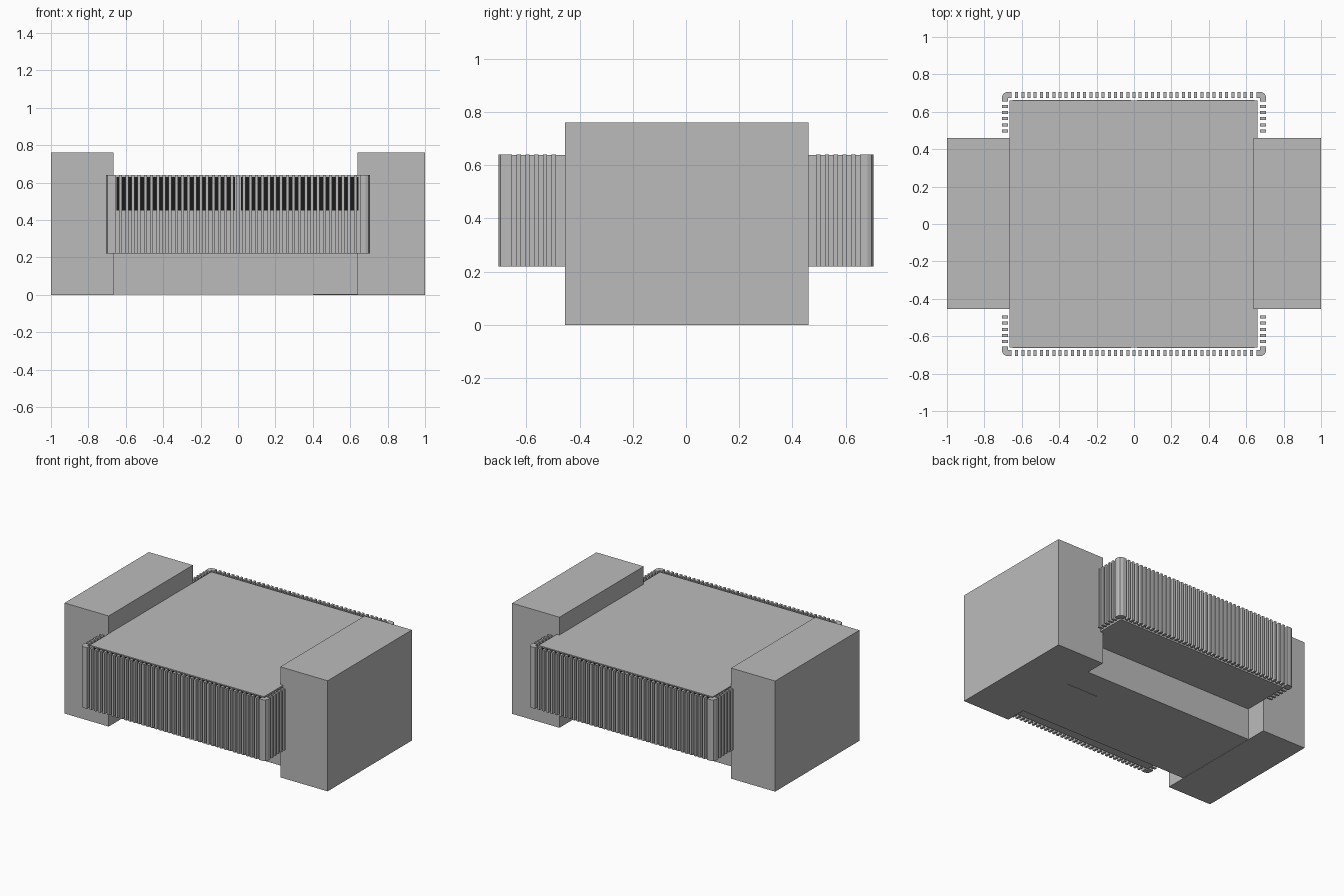
import bpy, bmesh

if "Cube" in bpy.data.objects:
    bpy.data.objects.remove(bpy.data.objects["Cube"])


def material(name, value):
    m = bpy.data.materials.new(name)
    m.diffuse_color = (value, value, value, 1)
    m.use_nodes = True
    m.node_tree.nodes["Principled BSDF"].inputs["Base Color"].default_value = m.diffuse_color
    return m


GREY = material("grey", 0.5)
BLACK = material("black", 0.01)


def prism(bm, pts, z0, z1):
    """Extrude a closed xy outline from z0 to z1."""
    low = [bm.verts.new((x, y, z0)) for x, y in pts]
    high = [bm.verts.new((x, y, z1)) for x, y in pts]
    n = len(pts)
    bm.faces.new(low[::-1])
    bm.faces.new(high)
    for i in range(n):
        j = (i + 1) % n
        bm.faces.new((low[i], low[j], high[j], high[i]))


def box(bm, x0, x1, y0, y1, z0, z1):
    prism(bm, [(x0, y0), (x1, y0), (x1, y1), (x0, y1)], z0, z1)


def finish(name, bm, mat):
    bmesh.ops.recalc_face_normals(bm, faces=bm.faces)
    me = bpy.data.meshes.new(name)
    bm.to_mesh(me)
    bm.free()
    me.materials.append(mat)
    ob = bpy.data.objects.new(name, me)
    bpy.context.collection.objects.link(ob)
    return ob


def block(name, *dims, mat=GREY):
    bm = bmesh.new()
    box(bm, *dims)
    return finish(name, bm, mat)


# Main solids: two end blocks, narrow base, wide slab on top of it
block("left_end_block", -1, -0.665, -0.455, 0.46, 0, 0.76)
block("right_end_block", 0.64, 1, -0.455, 0.46, 0, 0.76)
block("base", -0.665, 0.66, -0.315, 0.315, 0.002, 0.22)
block("slab", -0.665, 0.66, -0.66, 0.66, 0.22, 0.638)

# Thin chamfered marker plate under the base
bm = bmesh.new()
prism(bm, [(0.40, -0.18), (0.47, -0.25), (0.66, -0.25), (0.66, 0.12), (0.40, 0.12)], 0, 0.004)
finish("underside_plate", bm, GREY)

# Thin panels behind the contacts, two rows split at the middle, front and back
for side, s in (("front", -1), ("back", 1)):
    y0, y1 = sorted((s * 0.658, s * 0.664))
    for row, z0, z1, mat in (("upper", 0.45, 0.63, BLACK), ("lower", 0.24, 0.41, GREY)):
        bm = bmesh.new()
        box(bm, -0.65, -0.015, y0, y1, z0, z1)
        box(bm, 0.015, 0.645, y0, y1, z0, z1)
        finish(f"{side}_{row}_panels", bm, mat)

# Long rows of upright contact bars along front and back
Z0, Z1 = 0.22, 0.64
bm = bmesh.new()
for s in (-1, 1):
    y0, y1 = sorted((s * 0.673, s * 0.705))
    for i in range(-19, 20):
        x = i * 0.033
        box(bm, x - 0.008, x + 0.008, y0, y1, Z0, Z1)
finish("long_side_bars", bm, GREY)

# Short rows of bars at the ends, beside the blocks
bm = bmesh.new()
for sx in (-1, 1):
    x0, x1 = sorted((sx * 0.673, sx * 0.705))
    for sy in (-1, 1):
        for k in range(5):
            y = sy * (0.497 + 0.033 * k)
            box(bm, x0, x1, y - 0.008, y + 0.008, Z0, Z1)
finish("short_side_bars", bm, GREY)

# Bent corner bars with a faceted outer edge
corner = [(0.654, 0.673), (0.673, 0.673), (0.673, 0.654), (0.705, 0.654),
          (0.705, 0.682), (0.698, 0.698), (0.682, 0.705), (0.654, 0.705)]
bm = bmesh.new()
for sx in (-1, 1):
    for sy in (-1, 1):
        prism(bm, [(sx * x, sy * y) for x, y in corner], Z0, Z1)
finish("corner_bars", bm, GREY)
